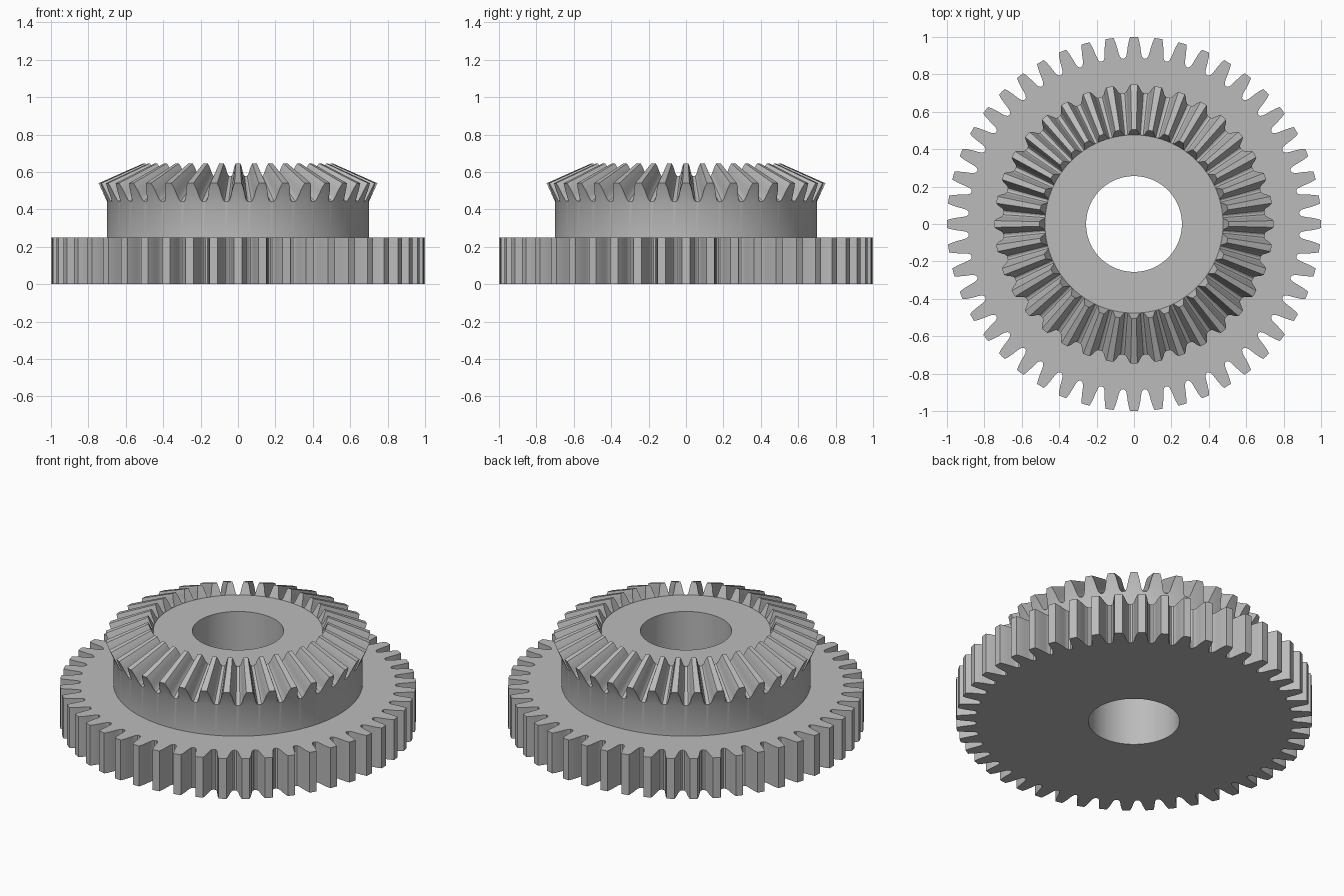
import bpy, bmesh
from math import sin, cos, pi, radians

if "Cube" in bpy.data.objects:
    bpy.data.objects.remove(bpy.data.objects["Cube"], do_unlink=True)

grey = bpy.data.materials.new("steel_grey")
grey.use_nodes = True
grey.diffuse_color = (0.5, 0.5, 0.5, 1)
grey.node_tree.nodes["Principled BSDF"].inputs["Base Color"].default_value = (0.5, 0.5, 0.5, 1)


def tooth_outline(teeth, flank):
    """Angle and height pairs round the gear; flank runs from valley to tip as
    (fraction of half pitch, height)."""
    half = flank + [(0, 1)] + [(-f, h) for f, h in reversed(flank)][:-1]
    return [(pi / 2 + (2 * t - f) * pi / teeth, h)
            for t in range(teeth) for f, h in half]


def build(name, outline, stations, closed):
    """Skin a series of rings; each station maps a tooth height to (radius, z)."""
    bm = bmesh.new()
    rings = []
    for station in stations:
        ring = []
        for a, h in outline:
            r, z = station(h)
            ring.append(bm.verts.new((r * cos(a), r * sin(a), z)))
        rings.append(ring)
    if closed:
        rings.append(rings[0])
    n = len(outline)
    for low, high in zip(rings, rings[1:]):
        for i in range(n):
            j = (i + 1) % n
            bm.faces.new((low[i], low[j], high[j], high[i]))
    bmesh.ops.remove_doubles(bm, verts=bm.verts, dist=0.0002)
    bmesh.ops.recalc_face_normals(bm, faces=bm.faces)
    mesh = bpy.data.meshes.new(name)
    bm.to_mesh(mesh)
    bm.free()
    mesh.materials.append(grey)
    obj = bpy.data.objects.new(name, mesh)
    bpy.context.collection.objects.link(obj)
    bpy.ops.object.select_all(action='DESELECT')
    obj.select_set(True)
    bpy.context.view_layer.objects.active = obj
    bpy.ops.object.shade_smooth_by_angle(angle=radians(28))
    return obj


def circle(r, z):
    return lambda h: (r, z)


BORE = 0.256
BASE_TOP = 0.25

# Spur gear: straight teeth with rounded valleys
spur_flank = [(1, 0), (0.83, 0.03), (0.7, 0.13), (0.62, 0.3),
              (0.54, 0.55), (0.44, 0.8), (0.33, 1)]


def spur(z):
    return lambda h: (0.885 + 0.115 * h, z)


build("spur_gear", tooth_outline(48, spur_flank),
      [circle(0.69, BASE_TOP), spur(BASE_TOP), spur(0), circle(BORE, 0),
       circle(BORE, BASE_TOP)], closed=False)

# Bevel gear on its hub: teeth taper towards a common apex on the axis
APEX = 0.87
bevel_flank = [(1, 0), (0.82, 0.03), (0.7, 0.13), (0.61, 0.3),
               (0.52, 0.55), (0.41, 0.8), (0.28, 1)]


def bevel(scale, toothed=True):
    def station(h):
        h = h if toothed else 0
        r, z = 0.70 + 0.045 * h, 0.44 + 0.10 * h
        return r * scale, APEX + (z - APEX) * scale
    return station


INNER = 0.68
disk_z = bevel(INNER)(0)[1]
build("bevel_gear_and_hub", tooth_outline(36, bevel_flank),
      [circle(0.70, BASE_TOP), bevel(1, False), bevel(1), bevel(INNER),
       bevel(INNER, False), circle(BORE, disk_z), circle(BORE, BASE_TOP)],
      closed=False)
